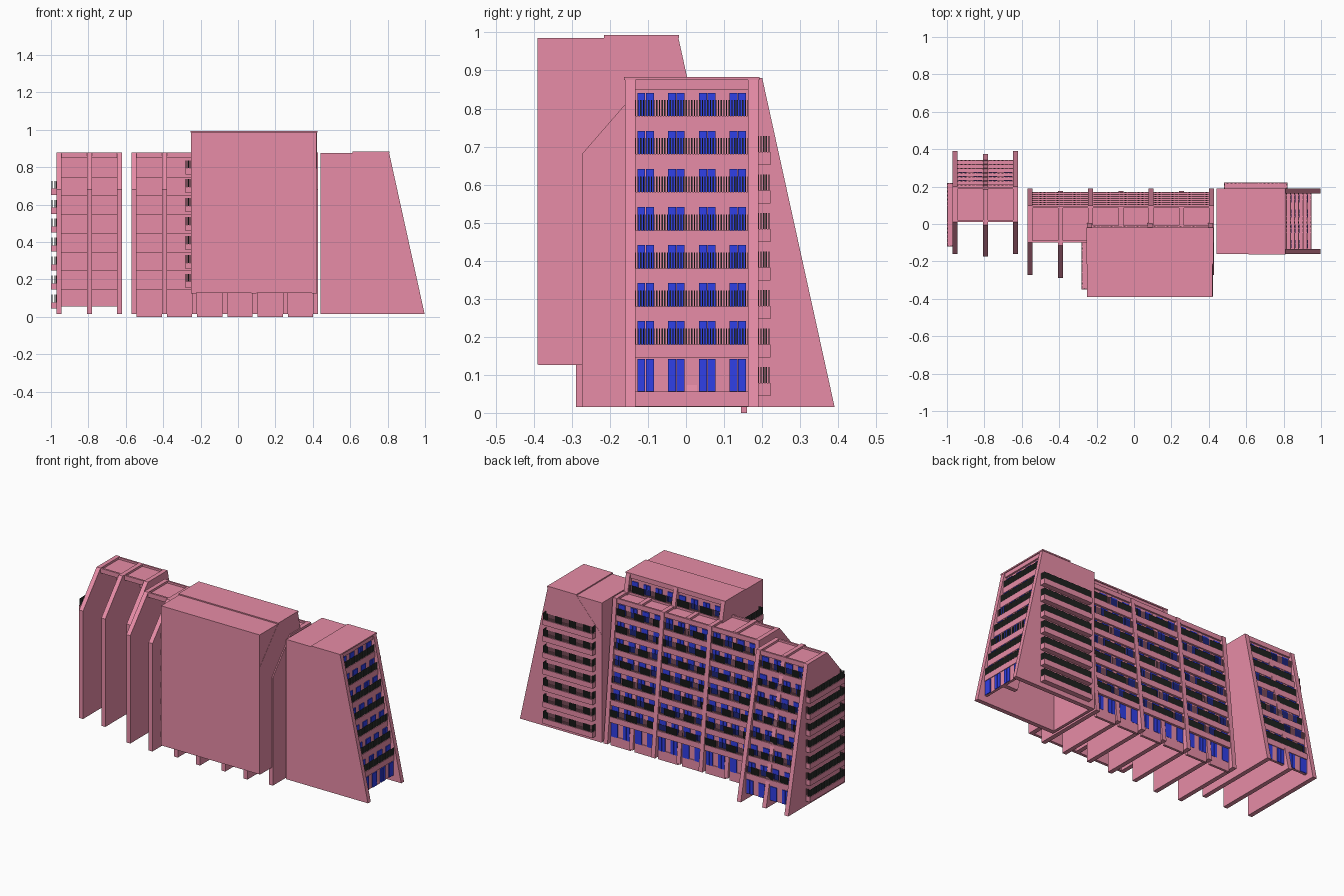
import bpy, bmesh, math
from mathutils import Matrix, Vector

cube = bpy.data.objects.get("Cube")
if cube:
    bpy.data.objects.remove(cube)


def material(name, color):
    mat = bpy.data.materials.new(name)
    mat.use_nodes = True
    mat.diffuse_color = (*color, 1)
    mat.node_tree.nodes["Principled BSDF"].inputs["Base Color"].default_value = (*color, 1)
    return mat


PINK = material("pink render", (0.80, 0.265, 0.385))
BLUE = material("blue window", (0.03, 0.05, 0.80))
DARK = material("dark railing", (0.04, 0.045, 0.04))

PITCH = 0.1617      # spacing of the cross walls
STOREY = 0.1
HALF = 0.0135       # half thickness of a cross wall
THIN = 0.015        # thickness of window walls


class Part:
    """Collects boxes and extruded profiles into one object."""

    def __init__(self, name, mat, matrix):
        self.name, self.mat, self.matrix = name, mat, matrix
        self.bm = bmesh.new()

    def box(self, u0, u1, v0, v1, z0, z1):
        lo, hi = Vector((u0, v0, z0)), Vector((u1, v1, z1))
        m = Matrix.Translation((lo + hi) / 2) @ Matrix.Diagonal((*(hi - lo), 1))
        bmesh.ops.create_cube(self.bm, size=1, matrix=m)

    def slab(self, profile, u0, u1):
        face = self.bm.faces.new([self.bm.verts.new((u0, v, z)) for v, z in profile])
        ext = bmesh.ops.extrude_face_region(self.bm, geom=[face])
        moved = [e for e in ext["geom"] if isinstance(e, bmesh.types.BMVert)]
        bmesh.ops.translate(self.bm, verts=moved, vec=(u1 - u0, 0, 0))

    def finish(self):
        bmesh.ops.recalc_face_normals(self.bm, faces=self.bm.faces)
        mesh = bpy.data.meshes.new(self.name)
        self.bm.to_mesh(mesh)
        self.bm.free()
        mesh.materials.append(self.mat)
        ob = bpy.data.objects.new(self.name, mesh)
        ob.matrix_world = self.matrix
        bpy.context.collection.objects.link(ob)


def bars(part, axis, a0, a1, fixed, z0, z1):
    """Row of upright bars along u or v."""
    f0, f1 = fixed - 0.0015, fixed + 0.0015
    count = max(2, round((a1 - a0) / 0.007))
    for i in range(count + 1):
        p = a0 + (a1 - a0) * i / count
        p0, p1 = p - 0.0016, p + 0.0016
        if axis == "u":
            part.box(p0, p1, f0, f1, z0, z1)
        else:
            part.box(f0, f1, p0, p1, z0, z1)


def block(name, matrix, walls, front, knee, crest, top, base, edge0, slope, floors,
          lift=0, filled=False, mid_back=0.015, step=1, skirt=False, inset=0.012,
          pillar=False):
    """Terraced block, open behind: cross walls, stepped window walls and railings."""
    def edge(z):
        return edge0 - slope * z

    def part(label, mat=PINK):
        return Part(name + "_" + label, mat, matrix)

    fins, body, glass, rails = (part("cross_walls"), part("floors"),
                                part("windows", BLUE), part("railings", DARK))
    us = [(i - (walls - 1) / 2) * PITCH * step for i in range(walls)]
    end = us[-1]

    # Cross walls, every second one set back; the pillar is a shallow cross wall
    for i, u in enumerate(us):
        s = mid_back if i % 2 else 0
        s_front = 0.015 if i % 2 and not filled else 0
        foot = [(edge(base) - s, base)]
        if lift:
            foot = [(edge(0.87), 0.87), (edge(0.87), base)]
        profile = [(front - s_front, base), (front - s_front, knee), (crest - s_front, top),
                   (edge(top) - s, top)] + foot
        if pillar and i % 2:
            profile = [(edge(z) - d, z) for z, d in
                       ((0.055, 0.14), (top - 0.01, 0.14), (top - 0.01, s), (0.055, s))]
        fins.slab(profile, u - HALF, u + HALF)

    # Storeys: thin stepped window walls joined by balcony slabs
    count = (walls - 1) * step
    bays = [(i - (count - 1) / 2) * PITCH for i in range(count)]
    for f in floors:
        level = 0.145 + STOREY * (f - 1) + lift
        low, high = (level, level + STOREY) if f else (0.055, 0.145)
        face = edge((low + high) / 2) - inset - 0.022
        body.box(-end, end, face - THIN, face, low, top - 0.014 if f == 7 else high)
        sill = low + 0.012 if f else low + 0.001
        for b in bays:
            for pair in (-0.0405, 0.0405):
                for pane in (-0.0112, 0.0112):
                    c = b + pair + pane
                    glass.box(c - 0.0104, c + 0.0104, face - 0.002, face + 0.005,
                              sill, high - 0.004)
        if f:
            lip = edge(level + 0.035) - inset
            body.box(-end, end, face - THIN - 0.006, lip, level, level + 0.035)
            bars(rails, "u", -end + HALF, end - HALF, lip - 0.004, level + 0.035, level + 0.077)
    if skirt:
        for b in bays:
            body.box(b - PITCH / 2 + HALF, b + PITCH / 2 - HALF, 0.145, 0.16, 0, 0.06)

    # Sunken roof with edge beams
    back = edge(top)
    body.box(-end, end, crest + 0.004, back - 0.006, top - 0.028, top - 0.013)
    body.box(-end, end, crest, crest + 0.012, top - 0.03, top - 0.001)
    body.box(-end, end, back - 0.014, back - 0.003, top - 0.03, top - 0.001)

    # Panels closing the front, the upper corners and the roof
    if filled:
        w = end + HALF
        body.box(-w + 0.001, w - 0.001, front - 0.002, front + THIN, base + 0.001, top - 0.004)
        body.box(-w + 0.001, w - 0.001, front, crest + 0.01, top - 0.02, top - 0.004)
        for u in (-end, end):
            body.box(u - HALF + 0.001, u + HALF - 0.001, front, crest + 0.02,
                     knee - 0.02, top - 0.004)
        body.box(-w - 0.003, w + 0.003, crest - 0.005, back + 0.003, top - 0.005, top + 0.003)

    for p in (fins, body, glass, rails):
        p.finish()


def side_balconies(name, matrix, u, depth, v0, v1, z0):
    """Seven trays with railings on a block's end wall."""
    trays = Part(name + "_trays", PINK, matrix)
    rails = Part(name + "_railings", DARK, matrix)
    for i in range(7):
        z = z0 + i * 0.1012
        trays.box(u - depth, u, v0, v1, z, z + 0.033)
        bars(rails, "v", v0 + 0.004, v1 - 0.004, u - depth + 0.004, z + 0.033, z + 0.075)
        for v in (v0 + 0.004, v1 - 0.004):
            bars(rails, "u", u - depth + 0.004, u, v, z + 0.033, z + 0.075)
    trays.finish()
    rails.finish()


west = Matrix.Translation((-0.795, 0, 0))
east = Matrix.Translation((0.607, 0.015, 0)) @ Matrix.Rotation(-math.pi / 2, 4, "Z")
middle = Matrix.Translation((-0.07, 0, 0))
tower = Matrix.Translation((0.085, 0, 0))

# Two end blocks share one shape, the second turned to face sideways
end_shape = dict(walls=3, knee=0.68, crest=0.01, top=0.88, base=0.016,
                 edge0=0.394, slope=0.22, floors=range(8))
block("west_block", west, front=-0.16, **end_shape)
block("east_block", east, front=-0.165, filled=True, pillar=True, mid_back=0.04, **end_shape)

# Long middle block
block("middle_block", middle, walls=7, front=-0.274, knee=0.68, crest=-0.10, top=0.88,
      base=0.016, edge0=0.192, slope=0.105, floors=range(8), skirt=True, inset=0.003)

# Raised front block with a terrace storey above the middle roof
block("raised_block", tower, walls=3, front=-0.388, knee=0.79, crest=-0.21, top=0.99,
      base=0.126, edge0=0.197, slope=0.22, floors=[7], lift=STOREY, filled=True,
      step=2, mid_back=0)

# End wall balconies
wall = PITCH + HALF
side_balconies("west_balconies", west, -wall, 0.03, -0.12, 0.22, 0.045)
side_balconies("east_balconies", east, -wall, 0.032, -0.125, 0.215, 0.045)
side_balconies("raised_balconies", tower, -2 * PITCH - HALF, 0.03, -0.35, -0.03, 0.155)
